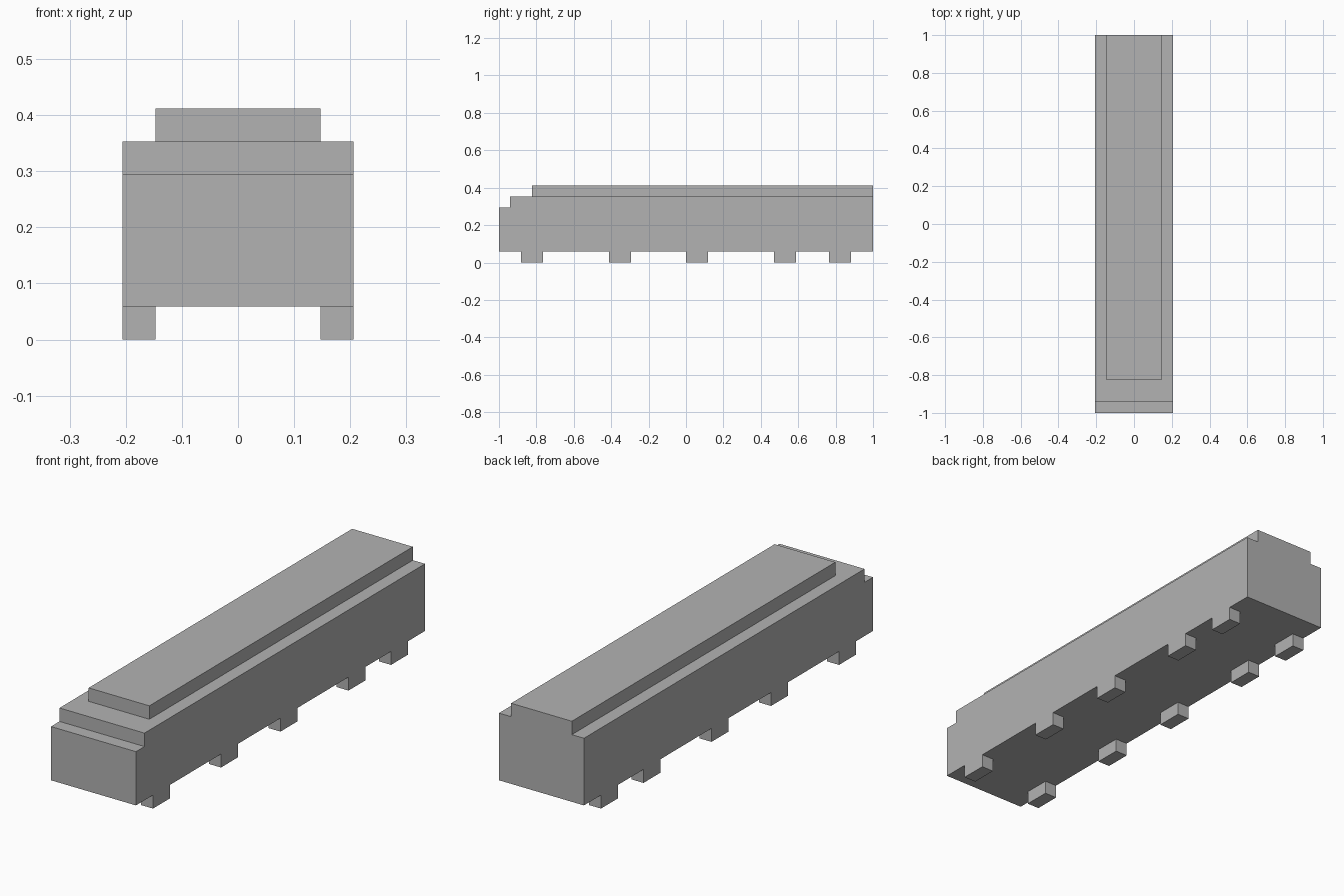
import bpy
import bmesh

default = bpy.data.objects.get("Cube")
if default:
    bpy.data.objects.remove(default, do_unlink=True)

U = 2 / 34            # one block unit
HALF_WIDTH = 3.5      # in block units
HALF_LENGTH = 17

grey = bpy.data.materials.new("plain grey")
grey.use_nodes = True
colour = (0.448, 0.448, 0.448, 1)
grey.diffuse_color = colour
grey.node_tree.nodes["Principled BSDF"].inputs["Base Color"].default_value = colour


def extrude_profile(name, profile, x0, x1):
    """Extrude a side profile of (y, z) block units from x0 to x1."""
    bm = bmesh.new()
    face = bm.faces.new([bm.verts.new((x0 * U, y * U, z * U)) for y, z in profile])
    grown = bmesh.ops.extrude_face_region(bm, geom=[face])["geom"]
    verts = [v for v in grown if isinstance(v, bmesh.types.BMVert)]
    bmesh.ops.translate(bm, verts=verts, vec=((x1 - x0) * U, 0, 0))
    bmesh.ops.recalc_face_normals(bm, faces=bm.faces)
    mesh = bpy.data.meshes.new(name)
    bm.to_mesh(mesh)
    bm.free()
    mesh.materials.append(grey)
    obj = bpy.data.objects.new(name, mesh)
    bpy.context.collection.objects.link(obj)
    return obj


def box(name, x0, x1, y0, y1, z0, z1):
    return extrude_profile(name, [(y0, z0), (y1, z0), (y1, z1), (y0, z1)], x0, x1)


# Long body with a stepped front edge
front, back = -HALF_LENGTH, HALF_LENGTH
extrude_profile("body", [(front, 1), (back, 1), (back, 6), (front + 1, 6),
                         (front + 1, 5), (front, 5)], -HALF_WIDTH, HALF_WIDTH)

# Raised roof, flush with the back
box("roof", -2.5, 2.5, front + 3, back, 6, 7)

# Block wheels along both sides
for i, y in enumerate((-15, -7, 0, 8, 13), 1):
    box(f"left_wheel_{i}", HALF_WIDTH - 1, HALF_WIDTH, y, y + 2, 0, 1)
    box(f"right_wheel_{i}", -HALF_WIDTH, 1 - HALF_WIDTH, y, y + 2, 0, 1)
